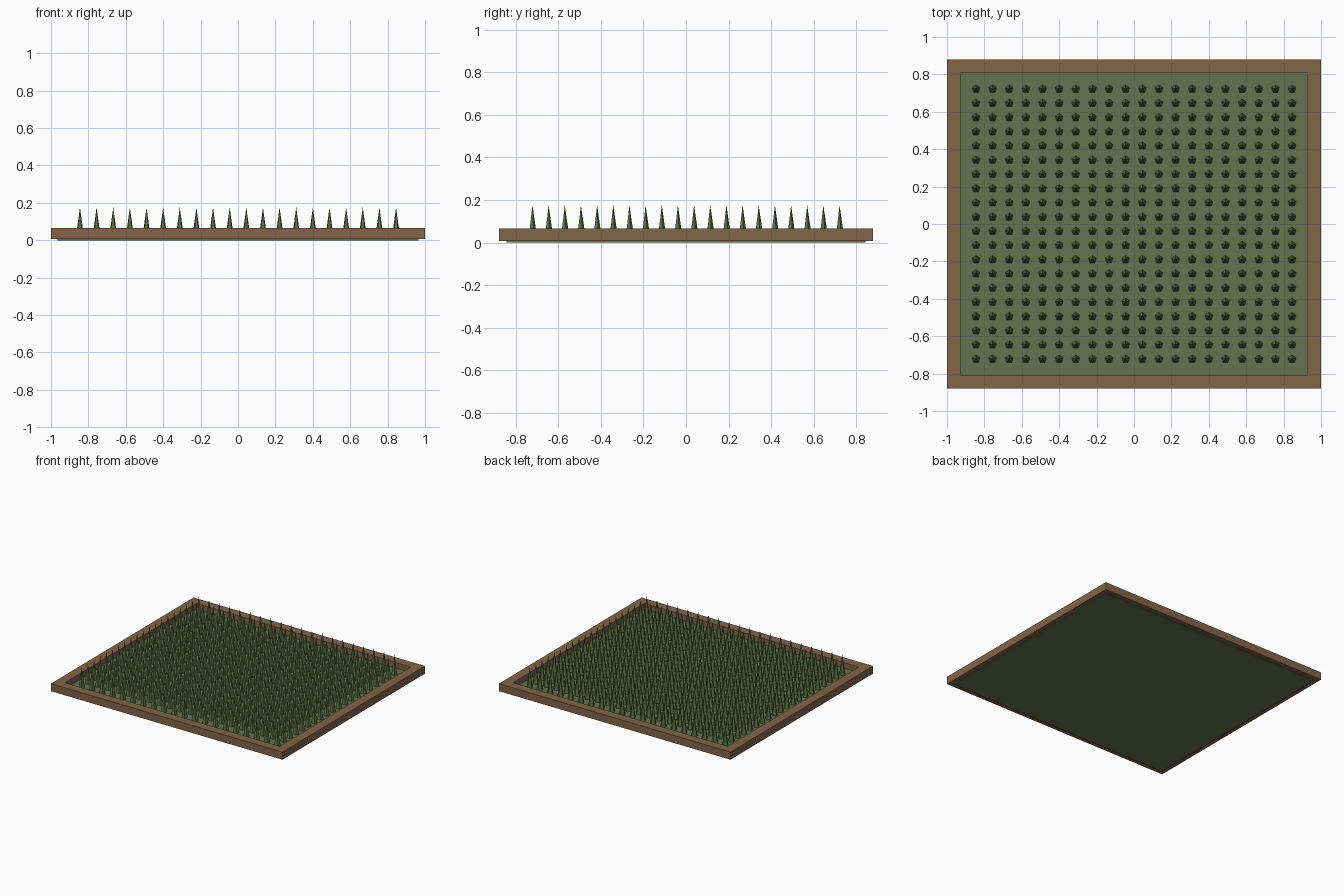
import bpy, bmesh
from mathutils import Matrix

if "Cube" in bpy.data.objects:
    bpy.data.objects.remove(bpy.data.objects["Cube"])


def material(name, color):
    m = bpy.data.materials.new(name)
    m.diffuse_color = (*color, 1)
    m.use_nodes = True
    m.node_tree.nodes["Principled BSDF"].inputs["Base Color"].default_value = m.diffuse_color
    return m


def make_object(name, bm, mat):
    me = bpy.data.meshes.new(name)
    bm.to_mesh(me)
    bm.free()
    me.materials.append(mat)
    ob = bpy.data.objects.new(name, me)
    bpy.context.collection.objects.link(ob)
    return ob


def box(name, x0, x1, y0, y1, z0, z1, mat):
    bm = bmesh.new()
    mid = Matrix.Translation(((x0 + x1) / 2, (y0 + y1) / 2, (z0 + z1) / 2))
    size = Matrix.Diagonal((x1 - x0, y1 - y0, z1 - z0, 1))
    bmesh.ops.create_cube(bm, size=1, matrix=mid @ size)
    return make_object(name, bm, mat)


wood = material("wood", (0.23, 0.13, 0.07))
moss = material("moss", (0.13, 0.17, 0.08))
grass = material("grass", (0.10, 0.17, 0.05))

BASE_TOP = 0.02
TIP = 0.175

# Base plate, slightly inset under the frame
box("base_plate", -0.965, 0.965, -0.845, 0.845, 0, BASE_TOP, moss)

# Rectangular frame: outer and inner loops joined by quads
bm = bmesh.new()
loops = []
for hx, hy, z in ((1, 0.88, 0.006), (1, 0.88, 0.065),
                  (0.927, 0.81, 0.065), (0.927, 0.81, 0.006)):
    loops.append([bm.verts.new((sx * hx, sy * hy, z))
                  for sx, sy in ((-1, -1), (1, -1), (1, 1), (-1, 1))])
for i in range(4):
    a, b = loops[i], loops[(i + 1) % 4]
    for j in range(4):
        k = (j + 1) % 4
        bm.faces.new((a[j], a[k], b[k], b[j]))
bmesh.ops.recalc_face_normals(bm, faces=bm.faces)
make_object("frame", bm, wood)

# Grid of five-sided grass spikes
N = 20
bm = bmesh.new()
for i in range(N):
    for j in range(N):
        x = -0.845 + 1.69 * i / (N - 1)
        y = -0.722 + 1.444 * j / (N - 1)
        bmesh.ops.create_cone(
            bm, cap_ends=True, segments=5, radius1=0.0225, radius2=0,
            depth=TIP - BASE_TOP,
            matrix=Matrix.Translation((x, y, (TIP + BASE_TOP) / 2)))
make_object("grass_spikes", bm, grass)
